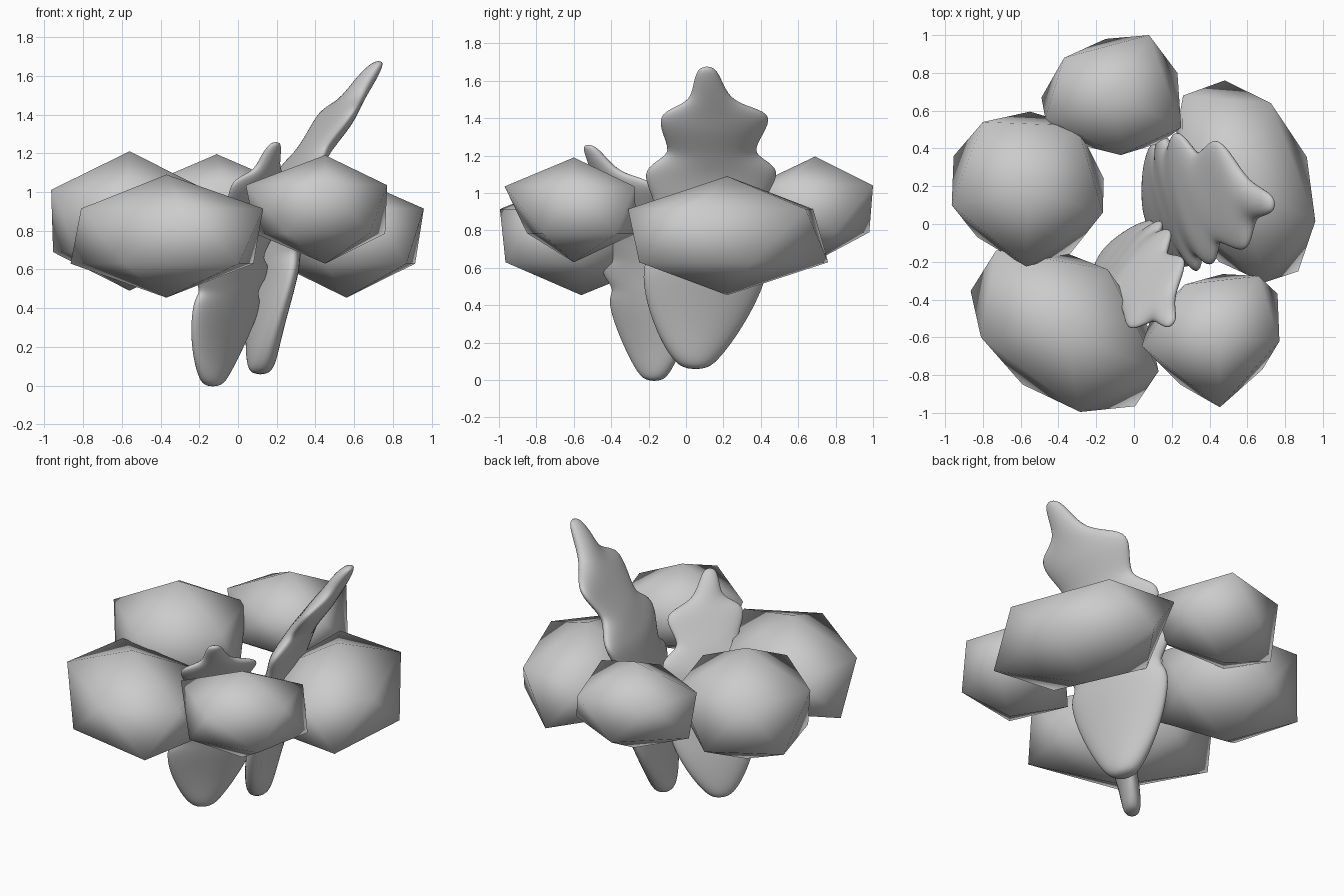
import bpy, bmesh, math
from mathutils import Matrix, Vector


def finish(bm, name):
    bmesh.ops.recalc_face_normals(bm, faces=bm.faces[:])
    for f in bm.faces:
        f.smooth = True
    me = bpy.data.meshes.new(name)
    bm.to_mesh(me)
    bm.free()
    ob = bpy.data.objects.new(name, me)
    bpy.context.collection.objects.link(ob)
    return ob


# Stone: irregular 12-point icosahedron; rim alternates upper and lower corners
def stone(name, pole, half, rim):
    bm = bmesh.new()
    px, py, pz = pole
    top = bm.verts.new((px, py, pz + half))
    bot = bm.verts.new((px, py, pz - half))
    ring = [bm.verts.new((x, y, pz + half * 0.447 * (1 if i % 2 == 0 else -1)))
            for i, (x, y) in enumerate(rim)]
    for i in range(10):
        a, b, c = ring[i], ring[(i + 1) % 10], ring[(i + 2) % 10]
        bm.faces.new((a, b, c))
        bm.faces.new((a, c, top if i % 2 == 0 else bot))
    return finish(bm, name)


stone("stone_left", (-.56, .18, .85), .36,
      [(-.80, .54), (-.55, .595), (-.30, .52), (-.16, .24), (-.165, .06),
       (-.34, -.16), (-.57, -.225), (-.83, -.07), (-.965, .10), (-.955, .36)])
stone("stone_back", (-.11, .69, .915), .28,
      [(-.37, .88), (-.15, .98), (.08, 1.0), (.23, .80), (.25, .51),
       (.14, .43), (-.07, .365), (-.33, .43), (-.47, .56), (-.49, .67)])
stone("stone_right", (.56, .22, .772), .318,
      [(.26, .68), (.48, .76), (.725, .64), (.915, .355), (.96, .015),
       (.87, -.25), (.69, -.31), (.45, -.20), (.25, .05), (.20, .35)])
stone("stone_front_left", (-.37, -.56, .772), .318,
      [(-.81, -.60), (-.59, -.85), (-.285, -.995), (.005, -.965), (.13, -.78),
       (.08, -.55), (-.14, -.24), (-.42, -.13), (-.73, -.14), (-.865, -.355)])
stone("stone_front_right", (.45, -.60, .91), .28,
      [(.66, -.275), (.76, -.37), (.77, -.62), (.68, -.77), (.455, -.97),
       (.245, -.85), (.04, -.645), (.09, -.50), (.27, -.32), (.47, -.265)])

# Leaf rows: height, forward lean, half width, half thickness, tip lift, sideways shift
ROWS = [(-.015, .00, .07, .05, 0, 0), (.05, .005, .15, .075, .01, 0),
        (.18, .02, .24, .08, .01, .01), (.34, .05, .32, .085, .01, .02),
        (.48, .085, .36, .085, .01, .03), (.56, .10, .35, .085, .01, .03),
        (.61, .11, .30, .085, .01, .03), (.68, .125, .39, .08, .03, .03),
        (.75, .14, .40, .08, .05, .03), (.80, .15, .32, .08, .03, .03),
        (.87, .17, .31, .08, .01, .03), (.97, .20, .38, .08, .03, .03),
        (1.03, .23, .38, .075, .04, .03), (1.09, .265, .27, .075, .04, .02),
        (1.15, .30, .245, .075, .02, .01), (1.25, .375, .31, .075, .03, 0),
        (1.32, .42, .32, .07, .04, 0), (1.38, .46, .19, .065, .02, -.03),
        (1.44, .50, .11, .06, 0, -.05), (1.53, .555, .08, .055, 0, -.08),
        (1.61, .61, .045, .03, 0, -.10)]


def leaf(name, base, size, turn):
    bm = bmesh.new()
    rings = []
    for z, u, w, t, lift, m in ROWS:
        ring = []
        for k in range(12):
            a = 2 * math.pi * k / 12
            c, s = math.cos(a), math.sin(a)
            ring.append(bm.verts.new((u + t * s, m + w * c, z + lift * c * c)))
        rings.append(ring)
    for r, q in zip(rings, rings[1:]):
        for k in range(12):
            j = (k + 1) % 12
            bm.faces.new((r[k], r[j], q[j], q[k]))
    bm.faces.new(rings[0])
    bm.faces.new(rings[-1])
    bm.transform(Matrix.Translation(Vector(base)) @ Matrix.Rotation(math.radians(turn), 4, 'Z')
                 @ Matrix.Scale(size, 4))
    ob = finish(bm, name)
    sub = ob.modifiers.new("soften", 'SUBSURF')
    sub.levels = sub.render_levels = 2


leaf("large_leaf", (.115, .05, .07), 1.0, 15)
leaf("small_leaf", (-.13, -.17, .005), .78, -38)
